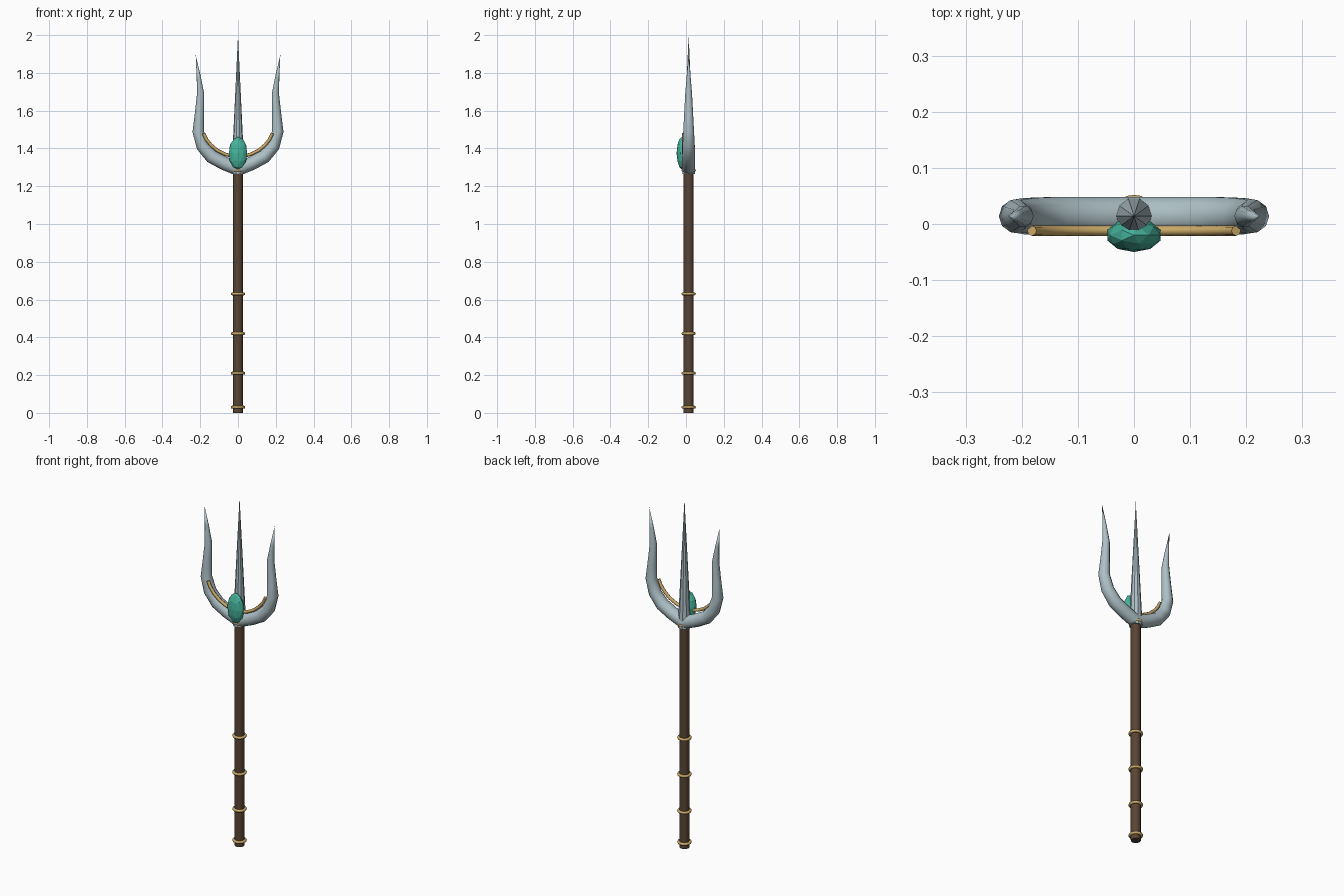
import bpy, bmesh, math
from mathutils import Vector

if "Cube" in bpy.data.objects:
    bpy.data.objects.remove(bpy.data.objects["Cube"])

CY = 0.014  # depth of the shaft axis


def material(name, col):
    m = bpy.data.materials.new(name)
    m.diffuse_color = (*col, 1)
    m.use_nodes = True
    m.node_tree.nodes["Principled BSDF"].inputs["Base Color"].default_value = m.diffuse_color
    return m


steel = material("steel", (0.42, 0.53, 0.57))
wood = material("wood", (0.10, 0.06, 0.035))
gold = material("gold", (0.60, 0.40, 0.14))
green = material("green", (0.06, 0.45, 0.33))


def finish(ob, name, mat, smooth=None):
    ob.name = name
    ob.data.materials.append(mat)
    if smooth:
        bpy.ops.object.select_all(action='DESELECT')
        ob.select_set(True)
        bpy.context.view_layer.objects.active = ob
        bpy.ops.object.shade_smooth_by_angle(angle=math.radians(smooth))
    return ob


def tube(name, pts, sides, y, mat, smooth=None):
    """Sweep a circle along (x, z, radius) points in the plane y."""
    bm = bmesh.new()
    rings = []
    side = Vector((0, 1, 0))
    for i, (x, z, r) in enumerate(pts):
        a, b = pts[max(i - 1, 0)], pts[min(i + 1, len(pts) - 1)]
        t = Vector((b[0] - a[0], 0, b[1] - a[1])).normalized()
        n = side.cross(t)
        c = Vector((x, y, z))
        angs = [2 * math.pi * k / sides for k in range(sides)]
        rings.append([bm.verts.new(c + r * (math.cos(q) * n + math.sin(q) * side)) for q in angs])
    for lo, hi in zip(rings, rings[1:]):
        for k in range(sides):
            j = (k + 1) % sides
            bm.faces.new((lo[k], lo[j], hi[j], hi[k]))
    bm.faces.new(rings[0][::-1])
    bm.faces.new(rings[-1])
    bmesh.ops.remove_doubles(bm, verts=bm.verts, dist=1e-5)
    bmesh.ops.recalc_face_normals(bm, faces=bm.faces)
    me = bpy.data.meshes.new(name)
    bm.to_mesh(me)
    bm.free()
    ob = bpy.data.objects.new(name, me)
    bpy.context.collection.objects.link(ob)
    return finish(ob, name, mat, smooth)


# Shaft
tube("shaft", [(0, 0, 0.026), (0, 1.28, 0.026)], 12, CY, wood, 40)

# Binding rings, the last one tucked under the fork
for z in (0.03, 0.21, 0.42, 0.63, 1.285):
    bpy.ops.mesh.primitive_torus_add(location=(0, CY, z), major_radius=0.03, minor_radius=0.008,
                                     major_segments=20, minor_segments=8)
    finish(bpy.context.object, "shaft_ring", gold, 60)

# Centre spike
tube("centre_tine", [(0, 1.265, 0.035), (0, 2.0, 0)], 10, CY, steel)

# Curved side tines
side_tine = [(0, 1.292, 0.036), (0.075, 1.322, 0.036), (0.14, 1.357, 0.036), (0.187, 1.412, 0.034),
             (0.211, 1.49, 0.03), (0.204, 1.58, 0.025), (0.198, 1.69, 0.019),
             (0.208, 1.78, 0.011), (0.224, 1.895, 0)]
for s, label in ((-1, "left"), (1, "right")):
    tube(label + "_tine", [(s * x, z, r) for x, z, r in side_tine], 10, CY, steel, 50)

# Gold inlay following the inside of the fork
half = [(0.035, 1.36), (0.07, 1.37), (0.11, 1.39), (0.145, 1.42), (0.168, 1.45), (0.182, 1.48)]
inlay = [(-x, z, 0.009) for x, z in reversed(half)] + [(0, 1.357, 0.009)] + [(x, z, 0.009) for x, z in half]
tube("fork_inlay", inlay, 8, -0.012, gold, 60)

# Faceted gem
bpy.ops.mesh.primitive_ico_sphere_add(subdivisions=2, radius=1, location=(0, -0.02, 1.375))
gem = bpy.context.object
gem.scale = (0.05, 0.03, 0.087)
bpy.ops.object.transform_apply(location=False, rotation=False, scale=True)
finish(gem, "gem", green)
